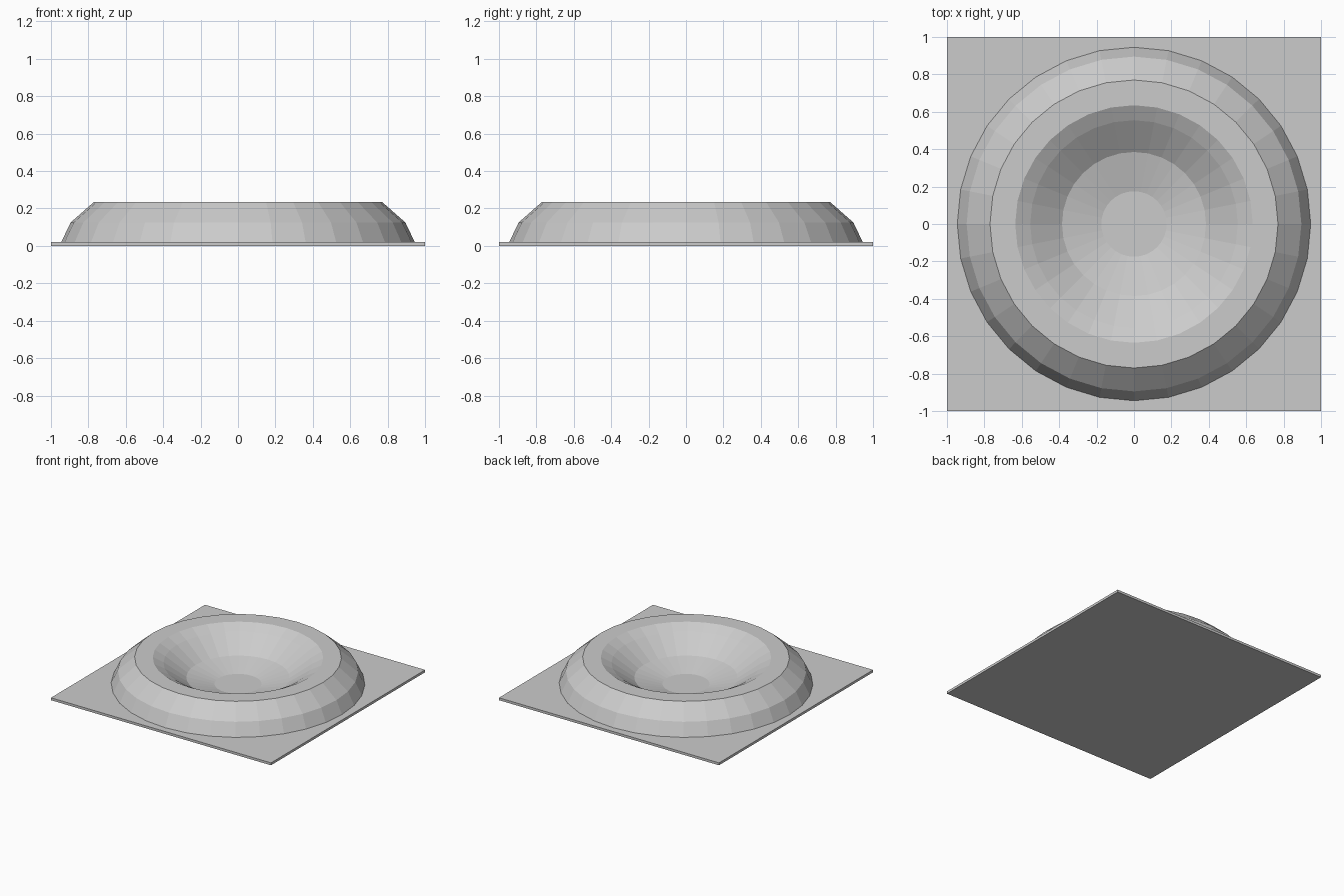
import bpy, bmesh, math

if "Cube" in bpy.data.objects:
    bpy.data.objects.remove(bpy.data.objects["Cube"])

SIDES = 32

def finish(name, bm):
    bmesh.ops.recalc_face_normals(bm, faces=bm.faces)
    mesh = bpy.data.meshes.new(name)
    bm.to_mesh(mesh)
    bm.free()
    obj = bpy.data.objects.new(name, mesh)
    bpy.context.collection.objects.link(obj)
    return obj

# Thin square base plate
bm = bmesh.new()
bmesh.ops.create_cube(bm, size=1)
for v in bm.verts:
    v.co.x *= 2
    v.co.y *= 2
    v.co.z = (v.co.z + 0.5) * 0.02
finish("base_plate", bm)

# Crater mound: outer slope, flat rim, then bowl down to the plate (radius, height)
profile = [(0.945, 0.02), (0.895, 0.125), (0.77, 0.235), (0.635, 0.235),
           (0.555, 0.192), (0.385, 0.073), (0.175, 0.02)]
bm = bmesh.new()
rings = [[bm.verts.new((r * math.cos(2 * math.pi * i / SIDES),
                        r * math.sin(2 * math.pi * i / SIDES), z))
          for i in range(SIDES)] for r, z in profile]
for a, b in zip(rings, rings[1:]):
    for i in range(SIDES):
        j = (i + 1) % SIDES
        bm.faces.new((a[i], a[j], b[j], b[i]))
mound = finish("crater_mound", bm)

# Face the open shell's surface upward and outward
if sum(p.normal.z for p in mound.data.polygons) < 0:
    mound.data.flip_normals()
